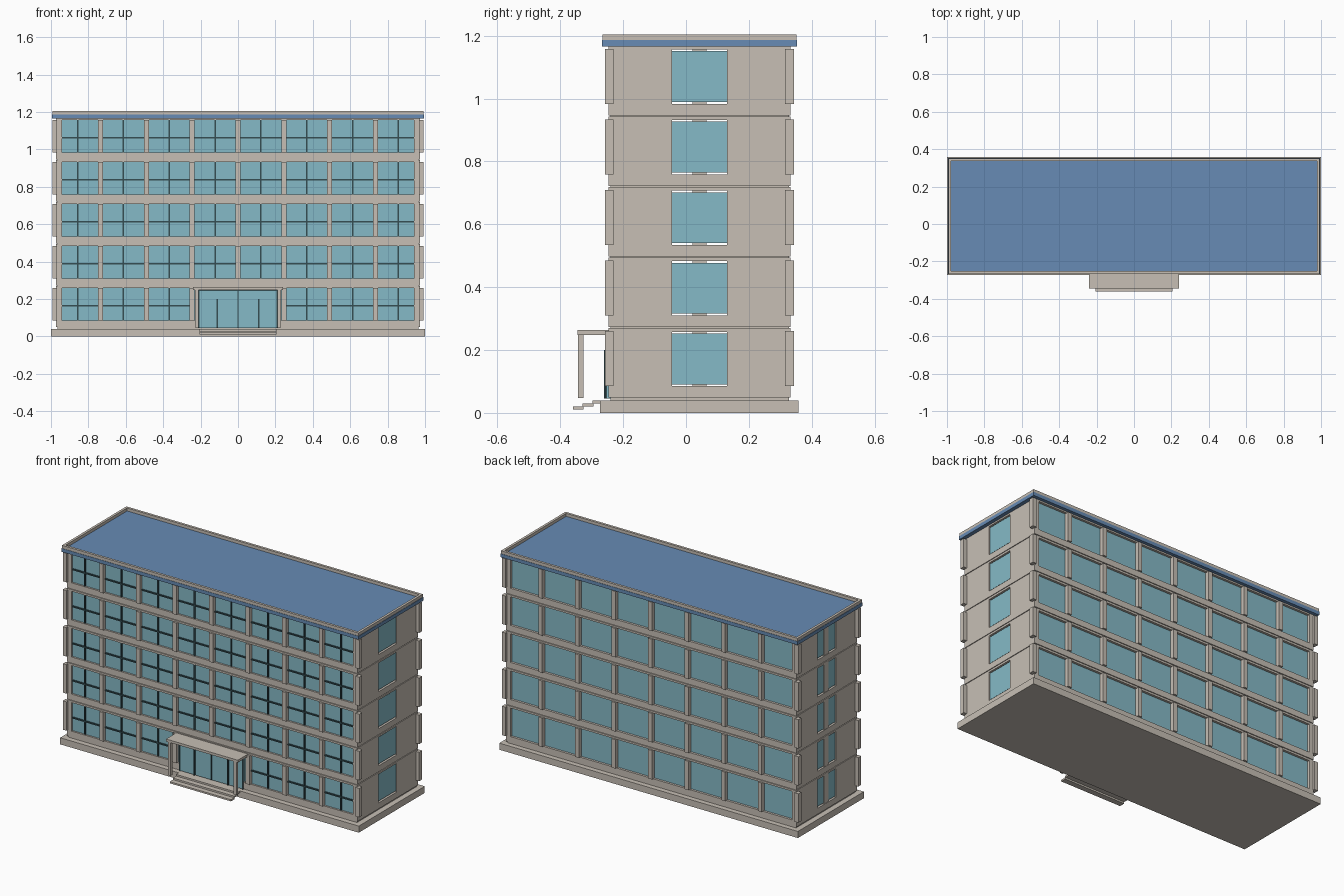
import bpy, bmesh

if "Cube" in bpy.data.objects:
    bpy.data.objects.remove(bpy.data.objects["Cube"])


def material(name, rgb):
    m = bpy.data.materials.new(name)
    m.diffuse_color = (*rgb, 1)
    m.use_nodes = True
    m.node_tree.nodes["Principled BSDF"].inputs["Base Color"].default_value = m.diffuse_color
    return m


WALL = material("warm_grey_concrete", (0.57, 0.52, 0.46))
GLASS = material("teal_glass", (0.235, 0.49, 0.57))
ROOF = material("blue_roof", (0.135, 0.26, 0.46))
FRAME = material("dark_frame", (0.035, 0.075, 0.085))


def boxes(name, mat, specs):
    """One object made of boxes given as (x0, x1, y0, y1, z0, z1)."""
    bm = bmesh.new()
    for x0, x1, y0, y1, z0, z1 in specs:
        verts = bmesh.ops.create_cube(bm, size=1)["verts"]
        for v in verts:
            v.co = (x0 if v.co.x < 0 else x1,
                    y0 if v.co.y < 0 else y1,
                    z0 if v.co.z < 0 else z1)
    mesh = bpy.data.meshes.new(name)
    bm.to_mesh(mesh)
    bm.free()
    mesh.materials.append(mat)
    ob = bpy.data.objects.new(name, mesh)
    bpy.context.collection.objects.link(ob)
    return ob


FLOORS, BAYS, BAY = 5, 8, 0.245
Z0, STEP = 0.045, 0.2245          # first floor line and storey height
XW, YF, YB = 0.972, -0.247, 0.333  # wall planes
WY0, WY1 = -0.045, 0.13            # side window width
levels = [Z0 + STEP * i for i in range(FLOORS)]
columns_x = [(i - BAYS / 2) * BAY for i in range(BAYS + 1)]

# Plinth
boxes("plinth", WALL, [(-1, 1, -0.273, 0.358, 0, 0.04)])

# Floor bands: sill above each floor line, lintel below the next, recessed joint
sills, lintels, joints = [], [], []
for z in levels:
    sills.append((-XW, XW, YF, YB, z + 0.004, z + 0.04))
    lintels.append((-XW, XW, YF, YB, z + 0.213, z + STEP))
    joints.append((-XW + 0.006, XW - 0.006, YF + 0.006, YB - 0.006, z - 0.006, z + 0.006))
boxes("sill_bands", WALL, sills)
boxes("lintel_bands", WALL, lintels)
boxes("floor_joints", WALL, joints)

# End walls on both sides of the side windows
ends = []
for z in levels:
    for s in (-1, 1):
        x = sorted((s * XW, s * (XW - 0.03)))
        for y in ((YF, WY0), (WY1, YB)):
            ends.append((*x, *y, z + 0.04, z + 0.213))
boxes("end_walls", WALL, ends)

# Side windows: one pane to the right, two panes and a post to the left
side_panes, posts = [], []
for z in levels:
    a, b = z + 0.046, z + 0.208
    side_panes.append((XW - 0.014, XW - 0.006, WY0, WY1, a, b))
    side_panes.append((-XW + 0.006, -XW + 0.014, WY0, 0.02, a, b))
    side_panes.append((-XW + 0.006, -XW + 0.014, 0.065, WY1, a, b))
    posts.append((-XW + 0.002, -XW + 0.018, 0.02, 0.065, z + 0.04, z + 0.213))
boxes("side_windows", GLASS, side_panes)
boxes("side_window_posts", WALL, posts)

# Pilasters, glass and mullions along the long facades
pilasters, panes, mullions = [], [], []
for i, z in enumerate(levels):
    a, b = z + 0.04, z + 0.213
    for x in columns_x:
        if not (i == 0 and abs(x) < 0.01):
            pilasters.append((x - 0.013, x + 0.013, -0.258, -0.23, a, b + 0.002))
        pilasters.append((x - 0.013, x + 0.013, 0.315, 0.344, a, b + 0.002))
    for x in columns_x[:-1]:
        c = x + BAY / 2
        x0, x1 = x + 0.008, x + BAY - 0.008
        panes.append((x0, x1, -0.236, -0.23, a, b))
        panes.append((x0, x1, 0.313, 0.319, a, b))
        if i == 0 and abs(c) < BAY:
            continue
        mullions.append((c - 0.004, c + 0.004, -0.243, -0.236, a, b))
        mullions.append((x0, x1, -0.243, -0.236, z + 0.116, z + 0.124))
boxes("pilasters", WALL, pilasters)
boxes("facade_glass", GLASS, panes)
boxes("front_mullions", FRAME, mullions)

# Roof slab and parapet
boxes("roof_slab", ROOF, [(-0.995, 0.995, -0.268, 0.353, 1.165, 1.186)])
boxes("parapet", WALL, [
    (-0.993, 0.993, -0.266, -0.251, 1.186, 1.204),
    (-0.993, 0.993, 0.336, 0.351, 1.186, 1.204),
    (-0.993, -0.978, -0.251, 0.336, 1.186, 1.204),
    (0.978, 0.993, -0.251, 0.336, 1.186, 1.204)])

# Entrance: glazed doors, frames, handles
boxes("entrance_glass", GLASS, [(-0.21, 0.21, -0.254, -0.24, 0.045, 0.25)])
boxes("entrance_frames", FRAME,
      [(x - 0.004, x + 0.004, -0.258, -0.252, 0.045, 0.25) for x in (-0.21, 0, 0.21)]
      + [(-0.21, 0.21, -0.258, -0.252, 0.242, 0.25)])
boxes("door_handles", FRAME,
      [(x - 0.004, x + 0.004, -0.261, -0.252, 0.045, 0.2) for x in (-0.112, 0.112)])

# Canopy on two posts
boxes("canopy", WALL, [(-0.24, 0.24, -0.345, -0.247, 0.248, 0.263)])
boxes("canopy_posts", WALL,
      [(x - 0.009, x + 0.009, -0.343, -0.326, 0.047, 0.25) for x in (-0.22, 0.22)])

# Entrance steps
boxes("steps", WALL, [(-0.205, 0.205, -0.36 + 0.031 * i, -0.326 + 0.031 * i,
                       0.01 + 0.01 * i, 0.02 + 0.01 * i) for i in range(3)])
